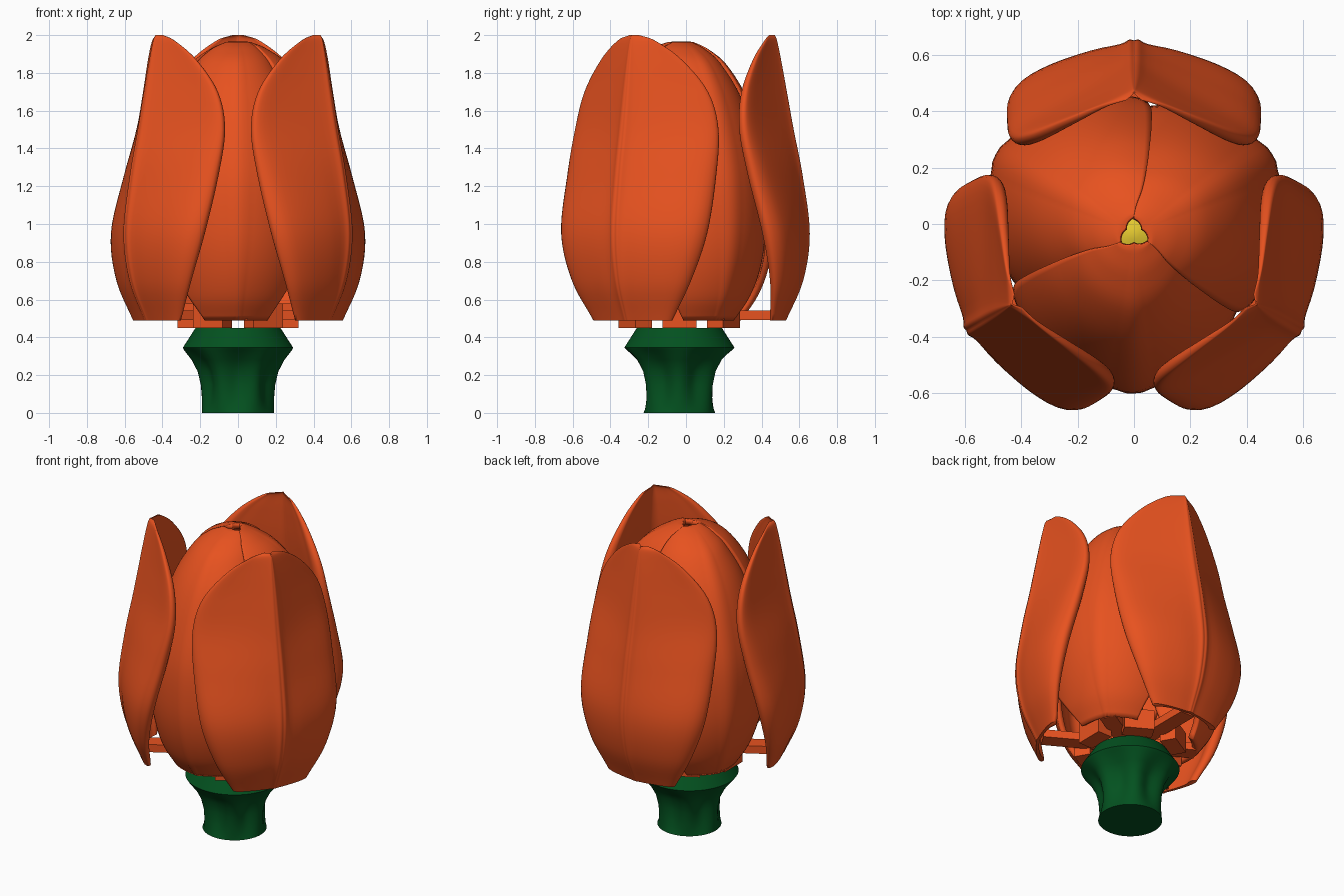
import bpy, bmesh
from math import sin, cos, radians, pi
from mathutils import Matrix, Vector

cube = bpy.data.objects.get("Cube")
if cube:
    bpy.data.objects.remove(cube, do_unlink=True)

AXIS_Y = -0.035  # the flower axis sits slightly forward of the origin


def material(name, rgb):
    m = bpy.data.materials.new(name)
    m.use_nodes = True
    m.diffuse_color = (*rgb, 1)
    bsdf = m.node_tree.nodes["Principled BSDF"]
    bsdf.inputs["Base Color"].default_value = (*rgb, 1)
    bsdf.inputs["Roughness"].default_value = 0.6
    return m


ORANGE = material("petal orange", (0.81, 0.085, 0.014))
GREEN = material("stem green", (0.001, 0.083, 0.014))
YELLOW = material("pistil yellow", (0.80, 0.60, 0.03))


def smooth_path(points, steps):
    """Catmull-Rom resampling of a list of tuples."""
    pts = [Vector(p) for p in points]
    pts = [2 * pts[0] - pts[1]] + pts + [2 * pts[-1] - pts[-2]]
    out = []
    for a, b, c, d in zip(pts, pts[1:], pts[2:], pts[3:]):
        for k in range(steps):
            t = k / steps
            out.append(0.5 * (2 * b + (c - a) * t + (2 * a - 5 * b + 4 * c - d) * t ** 2
                              + (3 * b - a - 3 * c + d) * t ** 3))
    return out + [pts[-2]]


def loft(name, rings, mat, closed=True, angle=0, sharp=40):
    """Skin a stack of point rings; closed rings are capped."""
    bm = bmesh.new()
    rows = [[bm.verts.new(p) for p in ring] for ring in rings]
    n = len(rows[0])
    for a, b in zip(rows, rows[1:]):
        for i in range(n if closed else n - 1):
            j = (i + 1) % n
            bm.faces.new((a[i], a[j], b[j], b[i]))
    if closed:
        bm.faces.new(rows[0][::-1])
        bm.faces.new(rows[-1])
        bmesh.ops.recalc_face_normals(bm, faces=bm.faces)
    return finish(name, bm, mat, angle, sharp)


def finish(name, bm, mat, angle=0, sharp=40):
    bm.transform(Matrix.Translation((0, AXIS_Y, 0)) @ Matrix.Rotation(radians(angle), 4, "Z"))
    me = bpy.data.meshes.new(name)
    bm.to_mesh(me)
    bm.free()
    me.materials.append(mat)
    me.shade_smooth()
    me.set_sharp_from_angle(angle=radians(sharp))
    ob = bpy.data.objects.new(name, me)
    bpy.context.collection.objects.link(ob)
    return ob


def box(name, size, centre, angle):
    bm = bmesh.new()
    bmesh.ops.create_cube(bm, size=1)
    bm.transform(Matrix.Translation(centre) @ Matrix.Diagonal((*size, 1)))
    finish(name, bm, ORANGE, angle)


# Outer petals: height, keel radius, edge radius, half width, fullness of the section
OUTER = smooth_path([
    (0.49, 0.565, 0.48, 0.24, 1), (0.70, 0.655, 0.48, 0.36, 1), (0.95, 0.69, 0.44, 0.44, 0.95),
    (1.25, 0.655, 0.365, 0.45, 0.55), (1.50, 0.608, 0.318, 0.435, 0.2),
    (1.70, 0.572, 0.33, 0.375, 0.05), (1.87, 0.54, 0.39, 0.245, 0),
    (1.97, 0.518, 0.45, 0.115, 0), (2.00, 0.505, 0.475, 0.03, 0)], 6)
# Half cross-section: fraction of width, then fraction from edge to keel
# for the full lower section and for the straight upper one
SKIN = smooth_path([
    (0, 0.99, 0.985), (0.04, 1, 0.98), (0.11, 0.94, 0.90), (0.35, 0.85, 0.68), (0.68, 0.65, 0.40),
    (0.91, 0.42, 0.21), (1, 0.18, 0.10), (0.97, 0.04, 0.01), (0.89, 0, 0), (0.81, 0.10, 0.06),
    (0.72, 0.30, 0.15), (0.55, 0.50, 0.30), (0.30, 0.66, 0.53), (0, 0.78, 0.78)], 3)


def outer_petal(angle):
    section = SKIN + [Vector((-p.x, p.y, p.z)) for p in SKIN[-2:0:-1]]
    rings = []
    for z, keel, edge, width, full in OUTER:
        rings.append([(edge + (keel - edge) * (p.y * full + p.z * (1 - full)), width * p.x, z)
                      for p in section])
    loft("outer_petal", rings, ORANGE, angle=angle, sharp=60)


# Inner petals: height, keel radius, half angle in degrees, flare towards the edges
INNER = smooth_path([
    (0.49, 0.40, 27, -0.18), (0.62, 0.485, 36, -0.18), (0.80, 0.545, 50, -0.18),
    (1.00, 0.567, 60, -0.18), (1.25, 0.55, 67, -0.18), (1.50, 0.48, 69, -0.18),
    (1.70, 0.39, 70, -0.18), (1.85, 0.275, 71, -0.18), (1.925, 0.16, 70, -0.1),
    (1.96, 0.07, 62, 0.1), (1.965, 0.032, 60, 0.75)], 5)


def inner_petal(angle):
    rings = []
    for z, keel, half, flare in INNER:
        ring = []
        spread = min(1, keel / 0.3)
        for i in range(-20, 21):
            s = i / 20
            a = s * half
            r = keel * (1 + flare * abs(a) / 60)
            r -= 0.022 * s * spread                   # pinwheel overlap
            if abs(i) == 1:
                r += 0.004 * spread                   # double rib beside the keel
            ring.append((r * cos(radians(a)), r * sin(radians(a)), z))
        rings.append(ring)
    ob = loft("inner_petal", rings, ORANGE, closed=False, angle=angle, sharp=60)
    mod = ob.modifiers.new("thickness", "SOLIDIFY")
    mod.thickness = 0.035
    mod.offset = -1


for k in range(3):
    outer_petal(90 + 120 * k)
    inner_petal(30 + 120 * k)

# Base frame that carries the petals
for k in range(6):
    box("base_block", (0.10, 0.18, 0.13), (0.27, 0, 0.515), 60 * k)
    reach = 0.53 if k % 2 == 0 else 0.39
    start = 0.12
    box("base_spoke", (reach - start, 0.10, 0.05), ((reach + start) / 2, 0, 0.517), 90 + 60 * k)

# Fluted stem: height, radius, flute depth
STEM = [(0, 0.19, 0), (0.02, 0.19, 0.004), (0.08, 0.191, 0.012), (0.15, 0.197, 0.018),
        (0.22, 0.214, 0.02), (0.28, 0.245, 0.016), (0.33, 0.284, 0.004), (0.345, 0.292, 0),
        (0.45, 0.225, 0)]
stem_rings = []
for z, radius, depth in STEM:
    ring = []
    for i in range(72):
        a = 2 * pi * i / 72
        r = radius + depth * (cos(6 * a) - 1)
        ring.append((r * cos(a), r * sin(a), z))
    stem_rings.append(ring)
loft("stem", stem_rings, GREEN, sharp=35)

# Pistil glimpsed between the inner petal tips
pistil_rings = [[(r * cos(2 * pi * i / 24), r * sin(2 * pi * i / 24), z) for i in range(24)]
                for z, r in ((0.52, 0.08), (1.50, 0.07), (1.75, 0.10), (1.82, 0.07), (1.84, 0.02))]
loft("pistil", pistil_rings, YELLOW)
